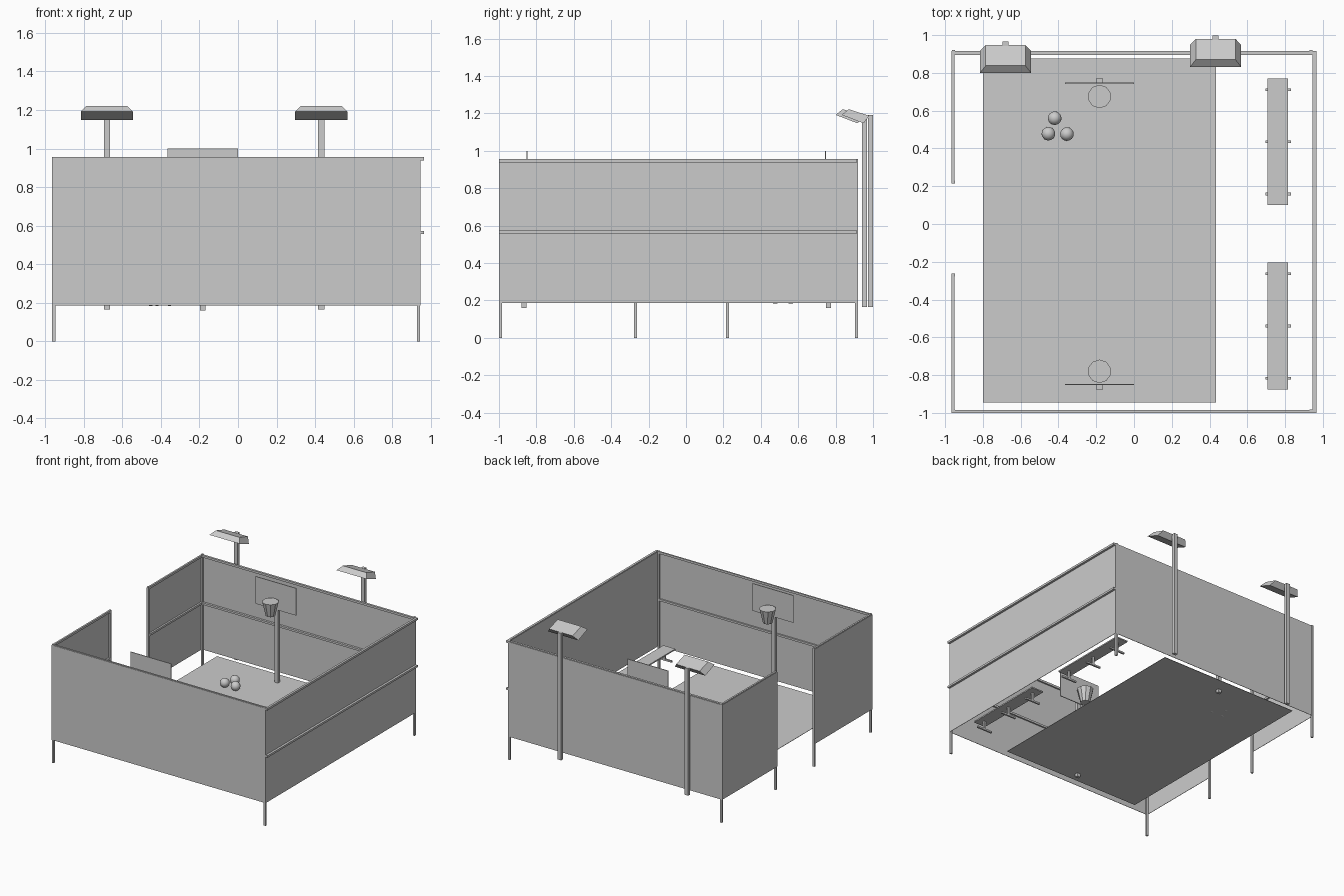
import bpy, bmesh, math
from mathutils import Vector

if "Cube" in bpy.data.objects:
    bpy.data.objects.remove(bpy.data.objects["Cube"])

grey = bpy.data.materials.new("plain grey")
grey.diffuse_color = (0.6, 0.6, 0.6, 1)
grey.use_nodes = True
grey.node_tree.nodes["Principled BSDF"].inputs["Base Color"].default_value = grey.diffuse_color


def finish(name, bm):
    bmesh.ops.recalc_face_normals(bm, faces=bm.faces)
    me = bpy.data.meshes.new(name)
    bm.to_mesh(me)
    bm.free()
    me.materials.append(grey)
    ob = bpy.data.objects.new(name, me)
    bpy.context.scene.collection.objects.link(ob)
    return ob


def box(name, x0, x1, y0, y1, z0, z1):
    bm = bmesh.new()
    bmesh.ops.create_cube(bm, size=1)
    for v in bm.verts:
        v.co = Vector((x1 if v.co.x > 0 else x0,
                       y1 if v.co.y > 0 else y0,
                       z1 if v.co.z > 0 else z0))
    return finish(name, bm)


def cone(name, x, y, z0, z1, r0, r1, sides):
    bm = bmesh.new()
    bmesh.ops.create_cone(bm, cap_ends=True, segments=sides,
                          radius1=r0, radius2=r1, depth=z1 - z0)
    bmesh.ops.translate(bm, verts=bm.verts, vec=(x, y, (z0 + z1) / 2))
    return finish(name, bm)


P0, P1 = 0.185, 0.95          # fence panel bottom and top
RAILS = {"top": (0.938, 0.955), "middle": (0.557, 0.573)}

# Court floor
box("court_floor", -0.80, 0.435, -0.945, 0.875, 0.185, 0.188)

# Fence panels
box("front_panel", -0.963, 0.946, -1.0, -0.997, P0, P1)
box("back_panel", -0.963, 0.946, 0.914, 0.917, P0, P1)
box("right_panel", 0.944, 0.947, -1.0, 0.917, P0, P1)
box("left_panel_front", -0.966, -0.963, -1.0, -0.262, P0, P1)
box("left_panel_back", -0.966, -0.963, 0.215, 0.917, P0, P1)

# Fence rails: inside on three walls, outside on the right wall
for n, (z0, z1) in RAILS.items():
    box(n + "_front_rail", -0.963, 0.946, -0.997, -0.985, z0, z1)
    box(n + "_back_rail", -0.963, 0.946, 0.896, 0.914, z0, z1)
    box(n + "_right_rail", 0.947, 0.965, -1.0, 0.915, z0, z1)
    box(n + "_left_rail_front", -0.963, -0.949, -0.997, -0.262, z0, z1)
    box(n + "_left_rail_back", -0.963, -0.949, 0.215, 0.914, z0, z1)

# Fence posts
for i, (x, y) in enumerate([(-0.956, -0.991), (-0.956, -0.27), (-0.956, 0.222),
                            (-0.956, 0.912), (0.937, -0.991), (0.937, 0.912)]):
    box(f"fence_post_{i}", x - 0.008, x + 0.008, y - 0.008, y + 0.008, 0, 0.957)

# Basketball hoops
HX = -0.183
for side, yb, s in (("front", -0.85, 1), ("back", 0.745, -1)):
    box(side + "_backboard", -0.365, 0.0, yb - 0.003, yb + 0.003, 0.78, 1.0)
    ys = sorted((yb - s * 0.003, yb - s * 0.029))
    box(side + "_hoop_pole", HX - 0.015, HX + 0.015, ys[0], ys[1], 0.16, 0.87)
    cone(side + "_hoop_net", HX, yb + s * 0.07, 0.76, 0.872, 0.036, 0.062, 10)

# Balls
for i, (x, y) in enumerate([(-0.42, 0.56), (-0.453, 0.478), (-0.355, 0.476)]):
    bm = bmesh.new()
    bmesh.ops.create_uvsphere(bm, u_segments=16, v_segments=10, radius=0.036)
    bmesh.ops.translate(bm, verts=bm.verts, vec=(x, y, 0.219))
    for f in bm.faces:
        f.smooth = True
    finish(f"ball_{i}", bm)

# Benches on three legs with cross feet
for side, yc in (("back", 0.435), ("front", -0.54)):
    box(side + "_bench_seat", 0.708, 0.815, yc - 0.335, yc + 0.335, 0.262, 0.272)
    for i in (-1, 0, 1):
        y = yc + i * 0.276
        box(f"{side}_bench_leg_{i + 1}", 0.754, 0.770, y - 0.007, y + 0.007, 0.19, 0.262)
        box(f"{side}_bench_foot_{i + 1}", 0.695, 0.830, y - 0.007, y + 0.007, 0.188, 0.201)

# Floodlights: pole plus tilted, tapered head
for side, x, dy in (("left", -0.68, 0.0), ("right", 0.432, 0.032)):
    box(side + "_light_pole", x - 0.016, x + 0.016, 0.942 + dy, 0.967 + dy, 0.165, 1.19)
    bm = bmesh.new()
    rings = []
    for w, ends in ((0.135, ((0.80, 1.192), (0.917, 1.147))),
                    (0.105, ((0.838, 1.222), (0.948, 1.187)))):
        (ya, za), (yb, zb) = ends
        rings.append([bm.verts.new((x + sx * w, y + dy, z)) for sx, y, z in
                      ((-1, ya, za), (1, ya, za), (1, yb, zb), (-1, yb, zb))])
    bm.faces.new(rings[0])
    bm.faces.new(rings[1])
    for i in range(4):
        j = (i + 1) % 4
        bm.faces.new((rings[0][i], rings[0][j], rings[1][j], rings[1][i]))
    finish(side + "_light_head", bm)
